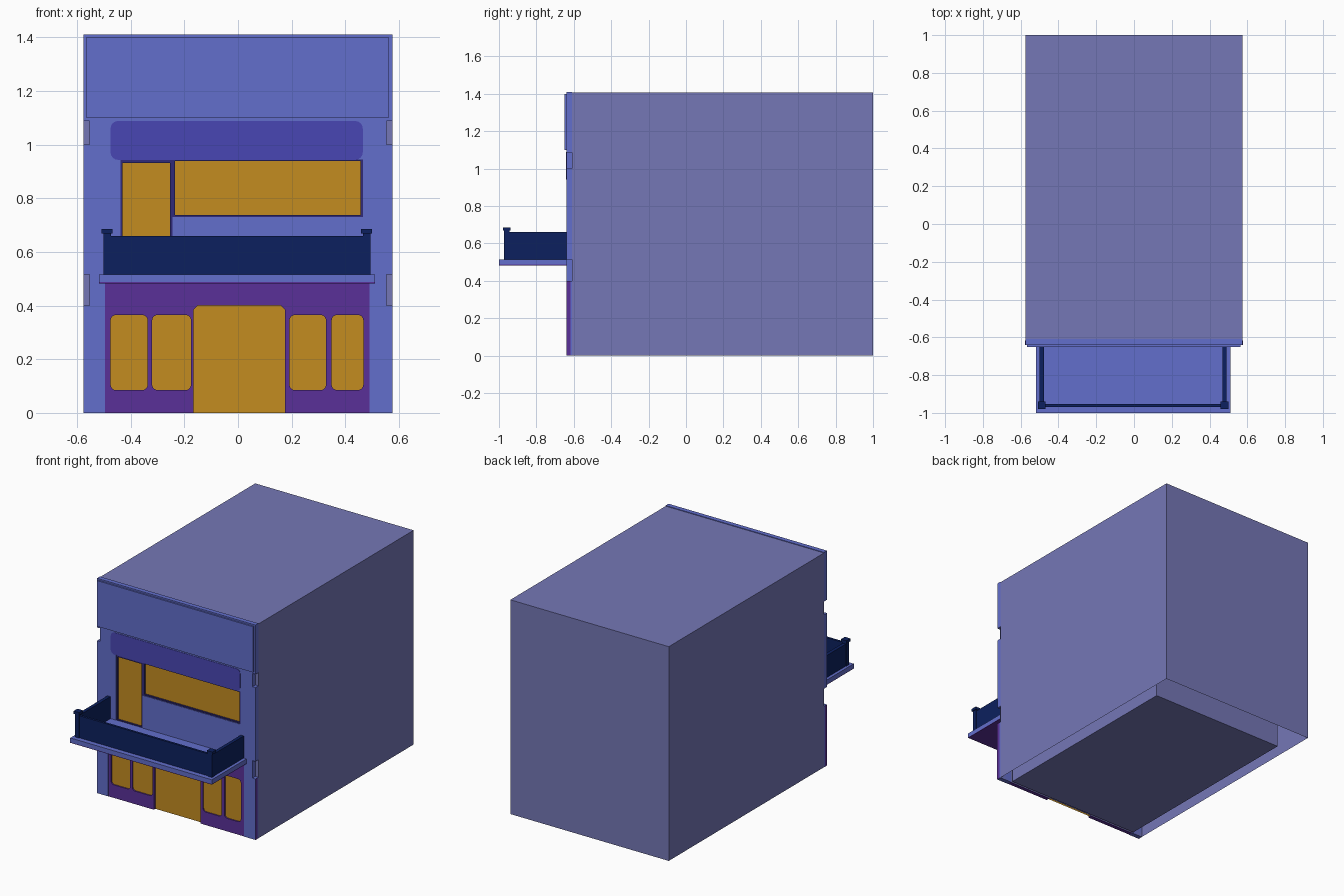
import bpy, bmesh, math
from mathutils import Matrix, Vector

if "Cube" in bpy.data.objects:
    bpy.data.objects.remove(bpy.data.objects["Cube"])


def material(name, rgb):
    m = bpy.data.materials.new(name)
    lin = [((c / 255 + 0.055) / 1.055) ** 2.4 for c in rgb]
    m.diffuse_color = (*lin, 1)
    m.use_nodes = True
    m.node_tree.nodes["Principled BSDF"].inputs["Base Color"].default_value = m.diffuse_color
    return m


BODY = material("grey violet wall", (117, 119, 182))
BLUE = material("facade blue", (98, 110, 204))
INDIGO = material("indigo header", (73, 70, 180))
FRAME = material("dark indigo frame", (48, 42, 120))
PURPLE = material("shop purple", (90, 48, 152))
NAVY = material("railing navy", (12, 32, 94))
AMBER = material("amber glass", (196, 140, 32))
LIGHT = material("light amber glass", (201, 168, 60))
SHINE = material("glass shine", (206, 198, 178))


def add(name, me, *mats):
    me.materials.clear()
    for m in mats:
        me.materials.append(m)
    ob = bpy.data.objects.new(name, me)
    bpy.context.collection.objects.link(ob)
    return ob


def box(name, x0, x1, y0, y1, z0, z1, mat, open_bottom=False):
    bm = bmesh.new()
    bmesh.ops.create_cube(bm, size=1)
    for v in bm.verts:
        v.co = Vector((x0 if v.co.x < 0 else x1,
                       y0 if v.co.y < 0 else y1,
                       z0 if v.co.z < 0 else z1))
    if open_bottom:
        low = [f for f in bm.faces if f.normal.z < -0.5]
        bmesh.ops.delete(bm, geom=low, context='FACES')
    me = bpy.data.meshes.new(name)
    bm.to_mesh(me)
    bm.free()
    return add(name, me, mat)


def rect(x0, x1, z0, z1, r=0.0):
    """Rectangle outline in the facade plane, optionally with rounded corners."""
    if r == 0:
        return [(x0, z0), (x1, z0), (x1, z1), (x0, z1)]
    pts = []
    corners = [(x1 - r, z1 - r), (x0 + r, z1 - r), (x0 + r, z0 + r), (x1 - r, z0 + r)]
    for k, (cx, cz) in enumerate(corners):
        for i in range(5):
            a = math.pi / 2 * (k + i / 4)
            pts.append((cx + r * math.cos(a), cz + r * math.sin(a)))
    return pts


def panel(name, loops, y0, y1, mat):
    """Flat plate facing -y: the first loop is the outline, the rest are holes."""
    cu = bpy.data.curves.new(name, 'CURVE')
    cu.dimensions, cu.fill_mode, cu.extrude = '2D', 'BOTH', (y1 - y0) / 2
    for pts in loops:
        sp = cu.splines.new('POLY')
        sp.points.add(len(pts) - 1)
        for p, (x, z) in zip(sp.points, pts):
            p.co = (x, z, 0, 1)
        sp.use_cyclic_u = True
    tmp = bpy.data.objects.new(name + "_curve", cu)
    bpy.context.collection.objects.link(tmp)
    deps = bpy.context.evaluated_depsgraph_get()
    me = bpy.data.meshes.new_from_object(tmp.evaluated_get(deps))
    bpy.data.objects.remove(tmp)
    me.transform(Matrix.Translation((0, (y0 + y1) / 2, 0)) @ Matrix.Rotation(math.pi / 2, 4, 'X'))
    bm = bmesh.new()
    bm.from_mesh(me)
    bmesh.ops.remove_doubles(bm, verts=bm.verts, dist=1e-5)
    bmesh.ops.recalc_face_normals(bm, faces=bm.faces)
    for f in bm.faces:
        f.material_index, f.smooth = 0, False
    bm.to_mesh(me)
    bm.free()
    return add(name, me, mat)


def glass(name, x0, x1, z0, z1, y, slope, bands):
    """Pane cut along diagonals u = x + slope * z; bands are (u0, u1, material index)."""
    bm = bmesh.new()
    bm.faces.new([bm.verts.new((x, y, z)) for x, z in rect(x0, x1, z0, z1)])
    for u in [u for b in bands for u in b[:2]]:
        bmesh.ops.bisect_plane(bm, geom=bm.verts[:] + bm.edges[:] + bm.faces[:],
                               plane_co=(u, y, 0), plane_no=Vector((1, 0, slope)).normalized())
    for f in bm.faces:
        c = f.calc_center_median()
        u = c.x + slope * c.z
        for u0, u1, k in bands:
            if u0 < u < u1:
                f.material_index = k
    me = bpy.data.meshes.new(name)
    bm.to_mesh(me)
    bm.free()
    return add(name, me, AMBER, LIGHT, SHINE)


W, H = 0.575, 1.41

# Open-bottomed building shell and the room block inside it
box("building_shell", -W, W, -0.61, 1.0, 0, H - 0.004, BODY, open_bottom=True)
box("ground_floor_room", -0.497, 0.487, -0.6, 0.8, 0, 0.48, BODY)

# Facade with side notches, shopfront gap and upper opening
N = W - 0.022
right = [(W, 0), (W, 0.4), (N, 0.4), (N, 0.515), (W, 0.515),
         (W, 1.0), (N, 1.0), (N, 1.087), (W, 1.087), (W, H)]
left = [(-x, z) for x, z in reversed(right)]
shop_gap = [(-0.495, 0), (-0.495, 0.49), (0.49, 0.49), (0.49, 0)]
opening = [(-0.437, 0.515), (-0.245, 0.515), (-0.245, 0.73),
           (0.465, 0.73), (0.465, 0.945), (-0.437, 0.945)]
panel("facade", [right + left + shop_gap, opening], -0.64, -0.61, BLUE)
for side, s in (("left", -1), ("right", 1)):
    a, b = sorted((s * W, s * (W + 0.001)))
    box(side + "_corner_trim", a, b, -0.64, -0.618, 0, 0.4, PURPLE)

# Top fascia board and painted header over the upper windows
box("fascia_board", -0.567, 0.563, -0.65, -0.64, 1.1, 1.4, BLUE)
panel("window_header", [rect(-0.475, 0.465, 0.943, 1.088, 0.028)], -0.642, -0.639, INDIGO)

# Upper door and window
panel("upper_window_frame", [opening, rect(-0.43, -0.253, 0.52, 0.932),
                             rect(-0.234, 0.456, 0.738, 0.938)], -0.637, -0.62, FRAME)
S = 0.64
t = S * 0.94
glass("upper_door_glass", -0.435, -0.25, 0.517, 0.935, -0.626, 0.8,
      [(-0.385 + 0.8 * 0.93, -0.24 + 0.8 * 0.93, 1)])
glass("upper_window_glass", -0.24, 0.46, 0.735, 0.94, -0.626, S,
      [(-0.207 + t, -0.16 + t, 2), (0.06 + t, 0.19 + t, 1),
       (0.23 + t, 0.275 + t, 2), (0.33 + t, 0.46 + t, 1)])

# Shopfront with a doorway and four rounded windows
outline = [(-0.495, 0), (-0.165, 0), (-0.165, 0.385), (-0.15, 0.4), (0.16, 0.4),
           (0.175, 0.385), (0.175, 0), (0.49, 0), (0.49, 0.49), (-0.495, 0.49)]
windows = [(-0.475, -0.337), (-0.32, -0.175), (0.192, 0.328), (0.349, 0.467)]
panel("shopfront", [outline] + [rect(a, b, 0.085, 0.365, 0.02) for a, b in windows],
      -0.638, -0.612, PURPLE)
shine = [(0.05, 0.26, 1), (0.335, 0.395, 2), (0.5, 0.64, 1), (0.76, 0.84, 1)]
for i, (a, b) in enumerate(windows):
    glass("shop_window_glass_%d" % (i + 1), a - 0.005, b + 0.005, 0.08, 0.37, -0.63, 1.2, shine)
glass("shop_door_glass", -0.165, 0.175, 0, 0.4, -0.622, 1.2, shine)

# Balcony slab with purple underside
box("balcony_slab", -0.518, 0.51, -1.0, -0.61, 0.487, 0.515, BLUE)
box("balcony_underside", -0.518, 0.51, -1.0, -0.63, 0.483, 0.487, PURPLE)

# Balcony railing: front, sides and capped corner posts
box("railing_front", -0.495, 0.487, -0.968, -0.953, 0.515, 0.66, NAVY)
for side, x in (("left", -0.488), ("right", 0.479)):
    box("railing_" + side, x - 0.011, x + 0.011, -0.965, -0.64, 0.515, 0.66, NAVY)
    box("post_" + side, x - 0.014, x + 0.014, -0.973, -0.945, 0.515, 0.668, NAVY)
    box("post_cap_" + side, x - 0.02, x + 0.02, -0.979, -0.939, 0.668, 0.686, NAVY)
